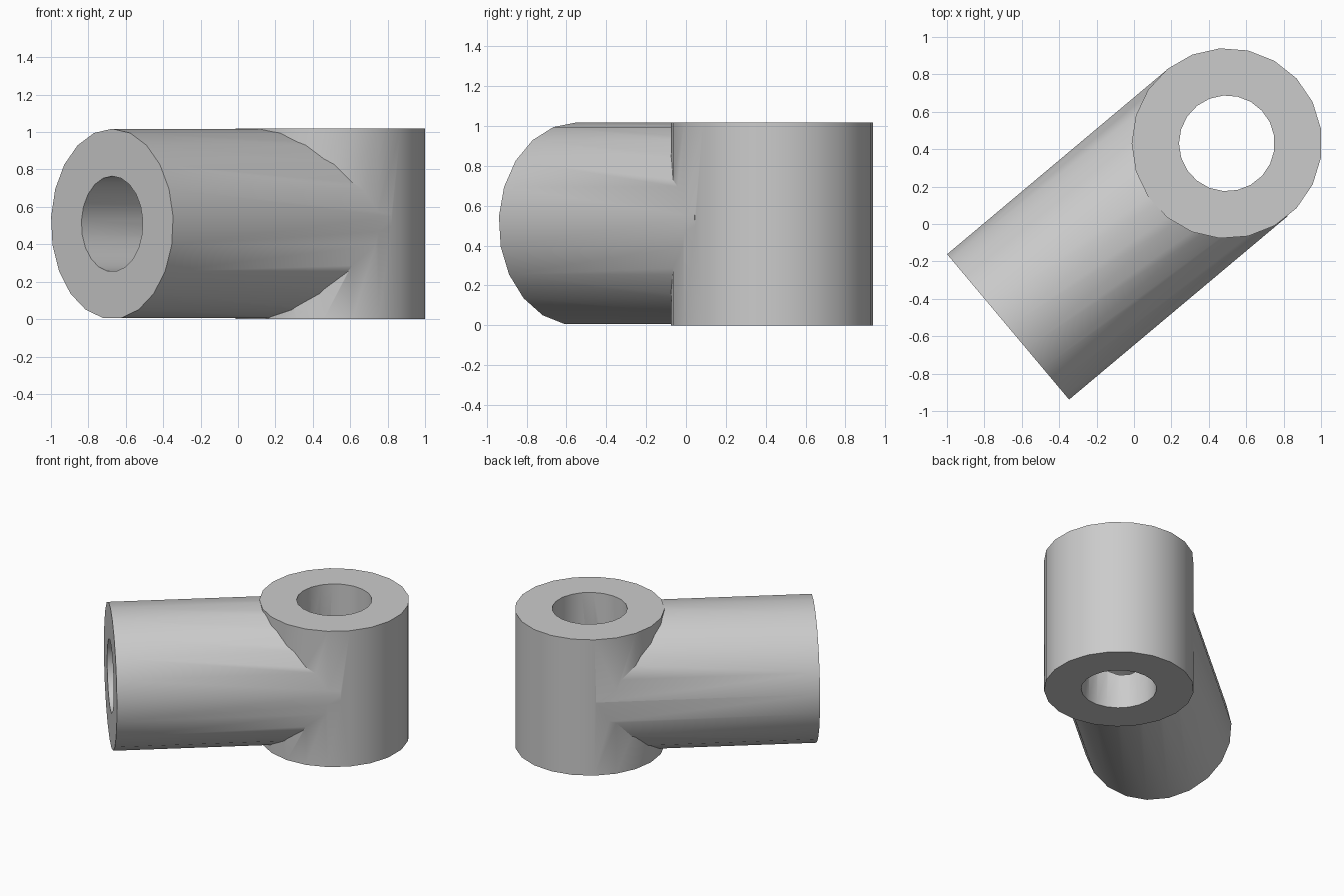
import bpy, bmesh, math
from mathutils import Matrix, Vector

if "Cube" in bpy.data.objects:
    bpy.data.objects.remove(bpy.data.objects["Cube"])

SIDES = 21
R, BORE = 0.509, 0.256
H = 2 * R
CENTRE = Vector((0.4966, 0.4314, 0.0))
A = math.radians(40)


def prism(name, radius, z0, z1, matrix):
    """Round bar along local z, first corner on local -x."""
    bm = bmesh.new()
    ring = []
    for k in range(SIDES):
        a = math.pi + 2 * math.pi * k / SIDES
        ring.append(bm.verts.new((radius * math.cos(a), radius * math.sin(a), z0)))
    face = bm.faces.new(ring)
    ext = bmesh.ops.extrude_face_region(bm, geom=[face], use_keep_orig=True)
    top = [g for g in ext["geom"] if isinstance(g, bmesh.types.BMVert)]
    bmesh.ops.translate(bm, verts=top, vec=(0, 0, z1 - z0))
    bmesh.ops.transform(bm, matrix=matrix, verts=bm.verts)
    bmesh.ops.recalc_face_normals(bm, faces=bm.faces)
    me = bpy.data.meshes.new(name)
    bm.to_mesh(me)
    bm.free()
    ob = bpy.data.objects.new(name, me)
    bpy.context.collection.objects.link(ob)
    return ob


def combine(target, tool, operation):
    bpy.context.view_layer.objects.active = target
    mod = target.modifiers.new(operation.lower(), "BOOLEAN")
    mod.operation, mod.solver, mod.object = operation, "EXACT", tool
    bpy.ops.object.modifier_apply(modifier=mod.name)
    bpy.data.objects.remove(tool)


# Frames of the upright sleeve and of the side pipe
upright = Matrix.Translation(CENTRE)
z = Vector((-math.cos(A), -math.sin(A), 0))
x = Vector((0, 0, -1))
y = z.cross(x)
side = Matrix.Translation(CENTRE + Vector((0, 0, R))) @ Matrix((x, y, z)).transposed().to_4x4()

# Solid outer body
body = prism("pipe_elbow", R, 0, H, upright)
combine(body, prism("side_pipe", R - 0.0003, 0, 3 * R, side), "UNION")

# Joined bores
combine(body, prism("upright_bore", BORE, -0.1, H + 0.1, upright), "DIFFERENCE")
combine(body, prism("side_bore", BORE - 0.0005, 0.01, 3 * R + 0.1, side), "DIFFERENCE")

bpy.ops.object.select_all(action="DESELECT")
body.select_set(True)
bpy.context.view_layer.objects.active = body
bpy.ops.object.shade_smooth_by_angle(angle=math.radians(30))
